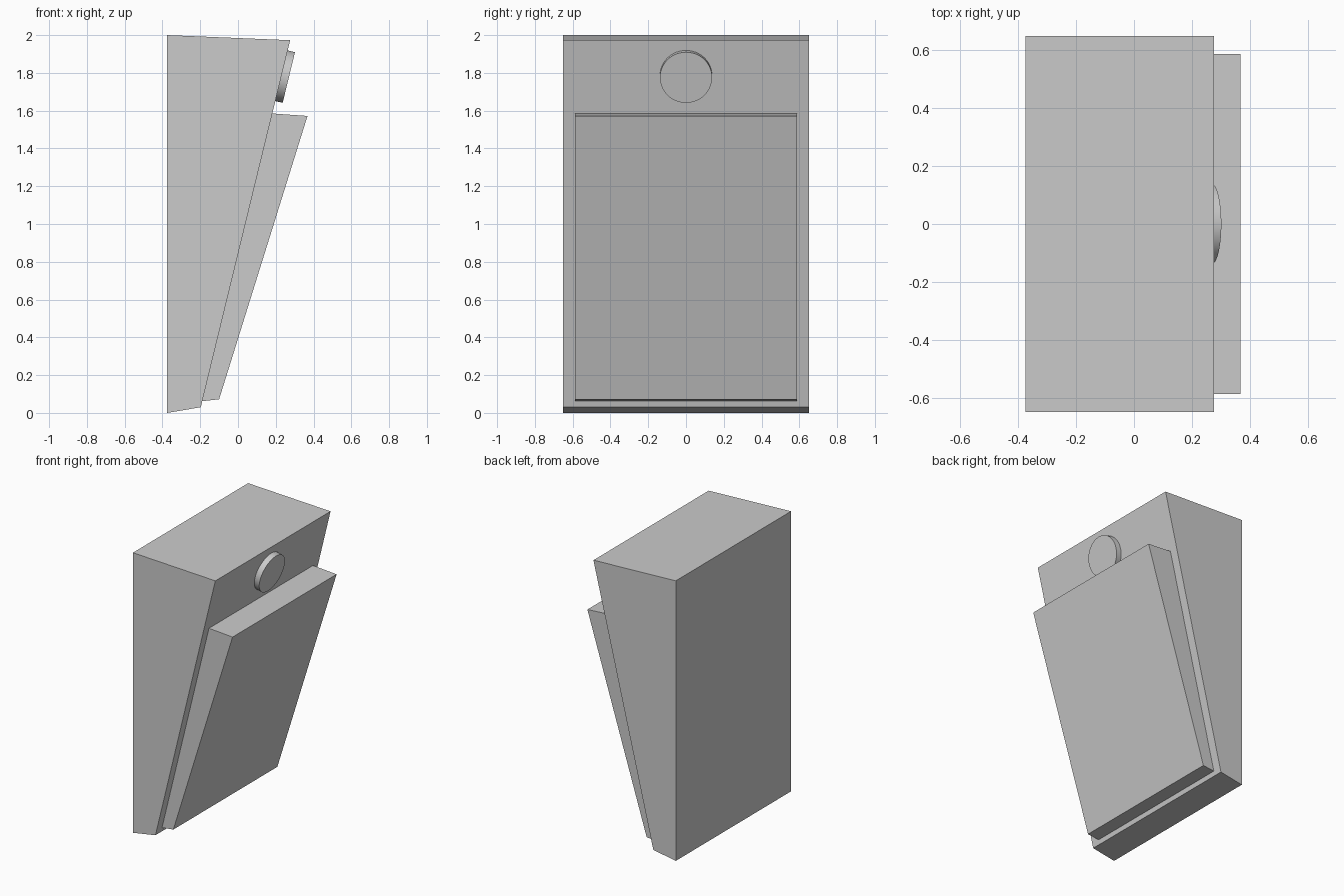
import bpy, bmesh
from mathutils import Vector

if "Cube" in bpy.data.objects:
    bpy.data.objects.remove(bpy.data.objects["Cube"])


def prism(name, profile, half_width):
    """Extrude an x-z profile symmetrically along y."""
    bm = bmesh.new()
    face = bm.faces.new([bm.verts.new((x, -half_width, z)) for x, z in profile])
    ext = bmesh.ops.extrude_face_region(bm, geom=[face])
    moved = [v for v in ext["geom"] if isinstance(v, bmesh.types.BMVert)]
    bmesh.ops.translate(bm, verts=moved, vec=(0, 2 * half_width, 0))
    bmesh.ops.recalc_face_normals(bm, faces=bm.faces[:])
    mesh = bpy.data.meshes.new(name)
    bm.to_mesh(mesh)
    bm.free()
    obj = bpy.data.objects.new(name, mesh)
    bpy.context.collection.objects.link(obj)
    return obj


# Wedge-shaped housing with a slanted face toward +x
low, high = Vector((-0.197, 0, 0.03)), Vector((0.276, 0, 1.973))
prism("housing", [(-0.375, 0), (low.x, low.z), (high.x, high.z), (-0.375, 2)], 0.65)


def on_face(z):
    return low.lerp(high, (z - low.z) / (high.z - low.z))


# Tapered panel resting on the slanted face
a, b = on_face(0.062), on_face(1.585)
prism("front_panel", [(a.x, a.z), (-0.1, 0.072), (0.368, 1.572), (b.x, b.z)], 0.587)

# Round button standing square to the slanted face
slope = (high - low).normalized()
normal = Vector((slope.z, 0, -slope.x))
depth = 0.04
bpy.ops.mesh.primitive_cylinder_add(
    vertices=48, radius=0.138, depth=depth,
    location=on_face(1.785) + normal * depth / 2,
    rotation=normal.to_track_quat('Z', 'Y').to_euler())
button = bpy.context.object
button.name = "round_button"
bpy.ops.object.shade_smooth_by_angle()
